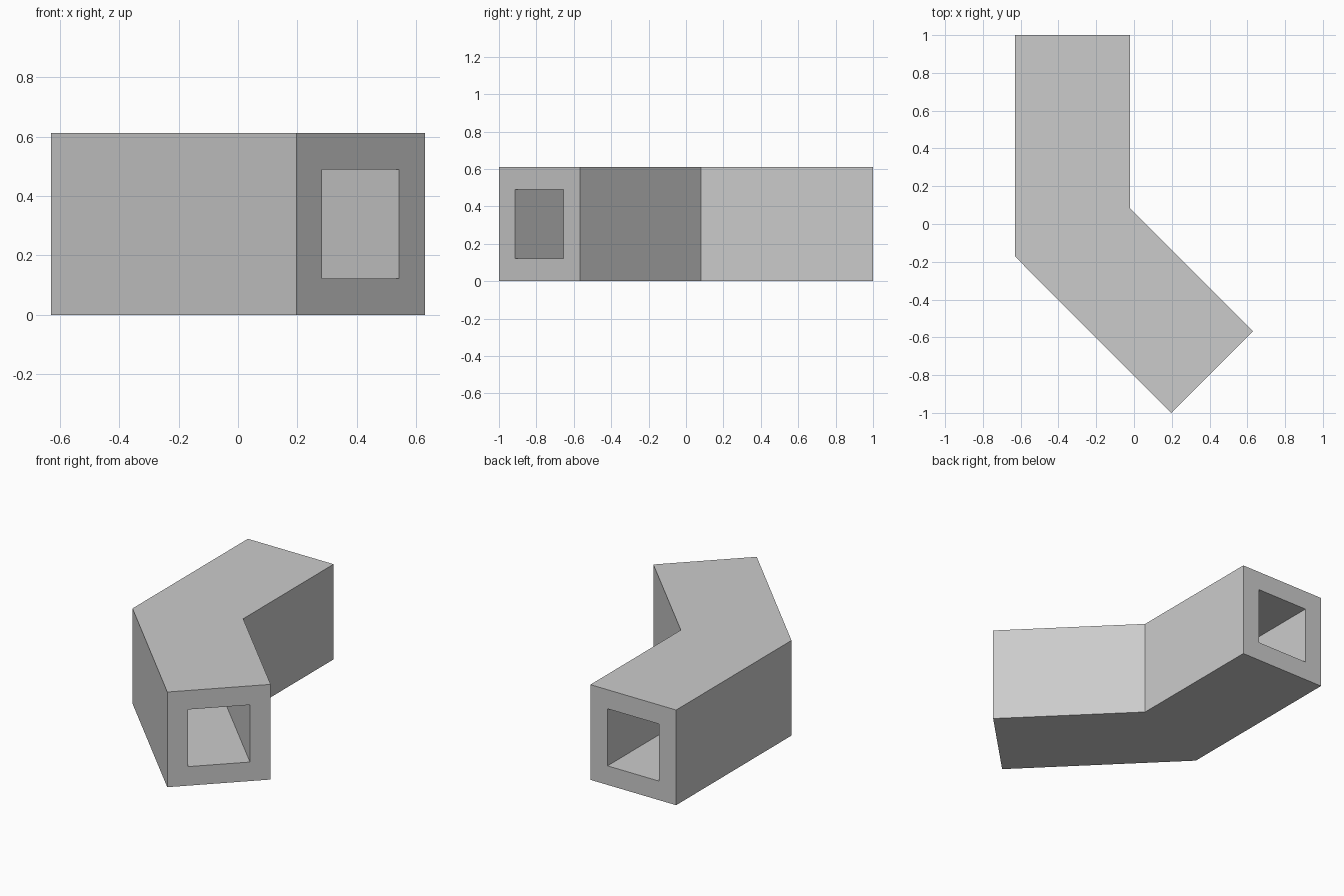
import bpy
import bmesh
from mathutils import Vector

cube = bpy.data.objects.get("Cube")
if cube:
    bpy.data.objects.remove(cube, do_unlink=True)

HEIGHT = 0.612
WALL = 0.2  # wall thickness as a share of the width

# Plan of the duct: right and left edge at the back end, the bend and the front end
STATIONS = [
    (Vector((-0.63, 1.0)), Vector((-0.02, 1.0))),
    (Vector((-0.63, -0.172)), Vector((-0.02, 0.081))),
    (Vector((0.197, -1.0)), Vector((0.63, -0.568))),
]


def section(bm, right, left, inset):
    """Square ring of four vertices across the duct."""
    low, high = inset, 1 - inset
    corners = [(low, low), (high, low), (high, high), (low, high)]
    return [bm.verts.new((*right.lerp(left, u), HEIGHT * v)) for u, v in corners]


def bridge(bm, ring_a, ring_b):
    for i in range(4):
        j = (i + 1) % 4
        bm.faces.new((ring_a[i], ring_a[j], ring_b[j], ring_b[i]))


# Hollow mitred duct
bm = bmesh.new()
outer = [section(bm, r, l, 0) for r, l in STATIONS]
inner = [section(bm, r, l, WALL) for r, l in STATIONS]
for rings in (outer, inner):
    for a, b in zip(rings, rings[1:]):
        bridge(bm, a, b)

# End rims
for k in (0, -1):
    bridge(bm, outer[k], inner[k])
bmesh.ops.recalc_face_normals(bm, faces=bm.faces)

mesh = bpy.data.meshes.new("bent_square_duct")
bm.to_mesh(mesh)
bm.free()
duct = bpy.data.objects.new("bent_square_duct", mesh)
bpy.context.collection.objects.link(duct)

# Plain grey
GREY = (0.6, 0.6, 0.6, 1)
grey = bpy.data.materials.new("plain_grey")
grey.use_nodes = True
grey.diffuse_color = GREY
grey.node_tree.nodes["Principled BSDF"].inputs["Base Color"].default_value = GREY
mesh.materials.append(grey)
